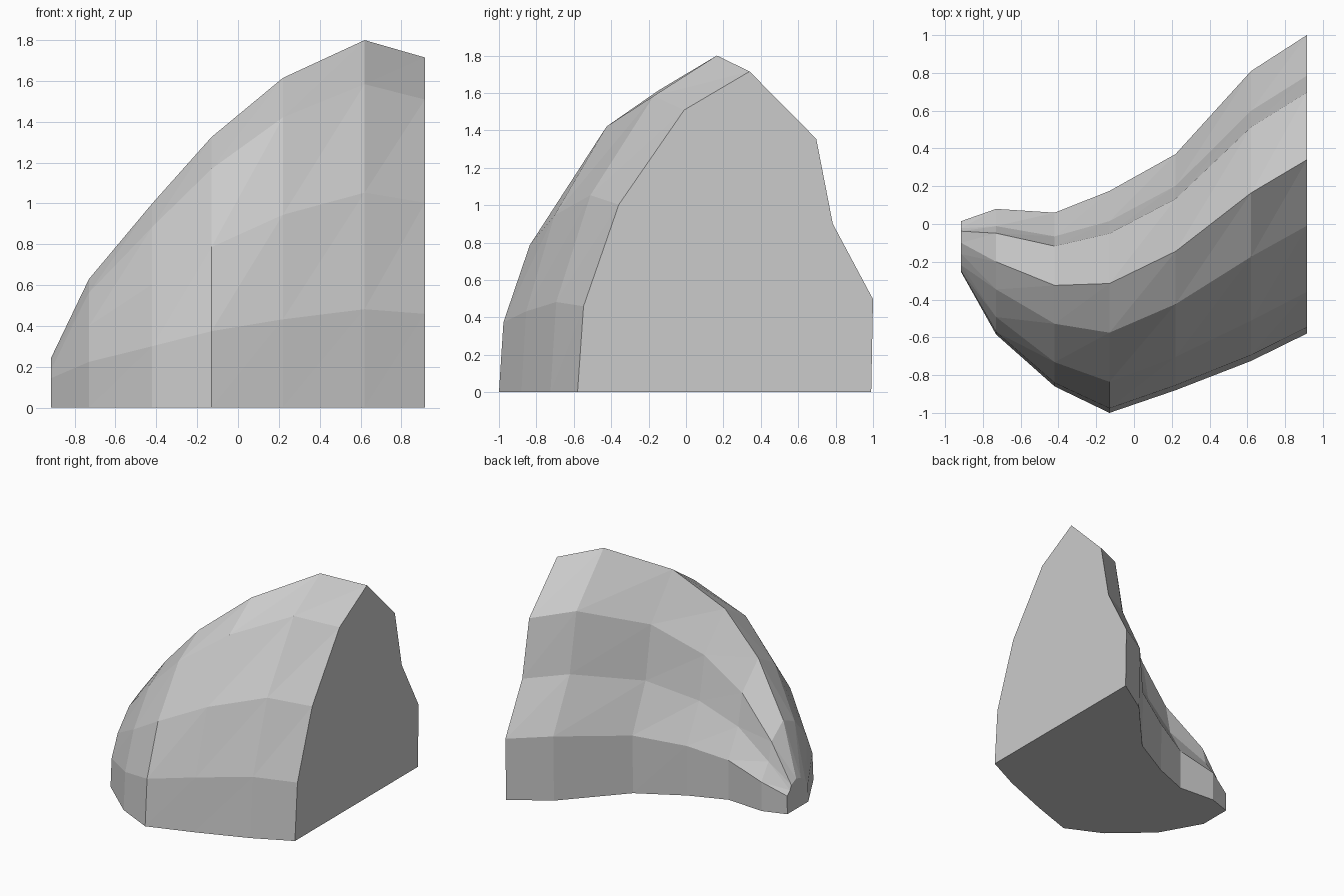
import bpy
import bmesh

# Remove the default object
default = bpy.data.objects.get("Cube")
if default:
    bpy.data.objects.remove(default, do_unlink=True)

# Single stone-grey material
grey = (0.6, 0.6, 0.6, 1.0)
material = bpy.data.materials.new("light_grey")
material.use_nodes = True
material.diffuse_color = grey
shader = next(n for n in material.node_tree.nodes if n.type == "BSDF_PRINCIPLED")
shader.inputs["Base Color"].default_value = grey

# Stations along the length: x, front y, ridge y, back y, ridge height, lift of the levels
stations = [
    (-0.915, -0.255, -0.10, 0.015, 0.245, 0.44),
    (-0.73, -0.585, -0.20, 0.08, 0.63, 0.12),
    (-0.42, -0.86, -0.325, 0.06, 1.00, 0.045),
    (-0.13, -1.00, -0.315, 0.175, 1.325, 0.02),
    (0.22, -0.88, -0.145, 0.37, 1.615, 0.0),
    (0.62, -0.725, 0.165, 0.81, 1.80, 0.0),
    (0.915, -0.58, 0.34, 1.00, 1.715, 0.0),
]

# Shared profile: fraction of the way to the ridge, fraction of ridge height
front_levels = [(0.0, 0.0), (0.035, 0.268), (0.24, 0.585), (0.62, 0.88), (1.0, 1.0)]
back_levels = [(0.46, 0.79), (0.326, 0.525), (0.0, 0.29), (0.015, 0.0)]


def cross_section(mesh, x, front, ridge, back, height, lift):
    """Add one ring of vertices, from front base over the ridge to back base."""
    ring = []
    for start, levels in ((front, front_levels), (back, back_levels)):
        for inward, rise in levels:
            y = start + (ridge - start) * inward
            z = height * (rise + (1 - rise) * lift) if rise else 0.0
            ring.append(mesh.verts.new((x, y, z)))
    return ring


# Loft the shell through the cross-sections
bm = bmesh.new()
rings = [cross_section(bm, *station) for station in stations]
for left, right in zip(rings, rings[1:]):
    for j in range(len(left) - 1):
        bm.faces.new((left[j], right[j], right[j + 1]))
        bm.faces.new((left[j], right[j + 1], left[j + 1]))

# Close both ends and the flat underside
bm.faces.new(rings[0])
bm.faces.new(rings[-1])
bm.faces.new([ring[0] for ring in rings] + [ring[-1] for ring in reversed(rings)])
bmesh.ops.recalc_face_normals(bm, faces=bm.faces)

mesh = bpy.data.meshes.new("curved_rock")
bm.to_mesh(mesh)
bm.free()
mesh.materials.append(material)
rock = bpy.data.objects.new("curved_rock", mesh)
bpy.context.collection.objects.link(rock)
